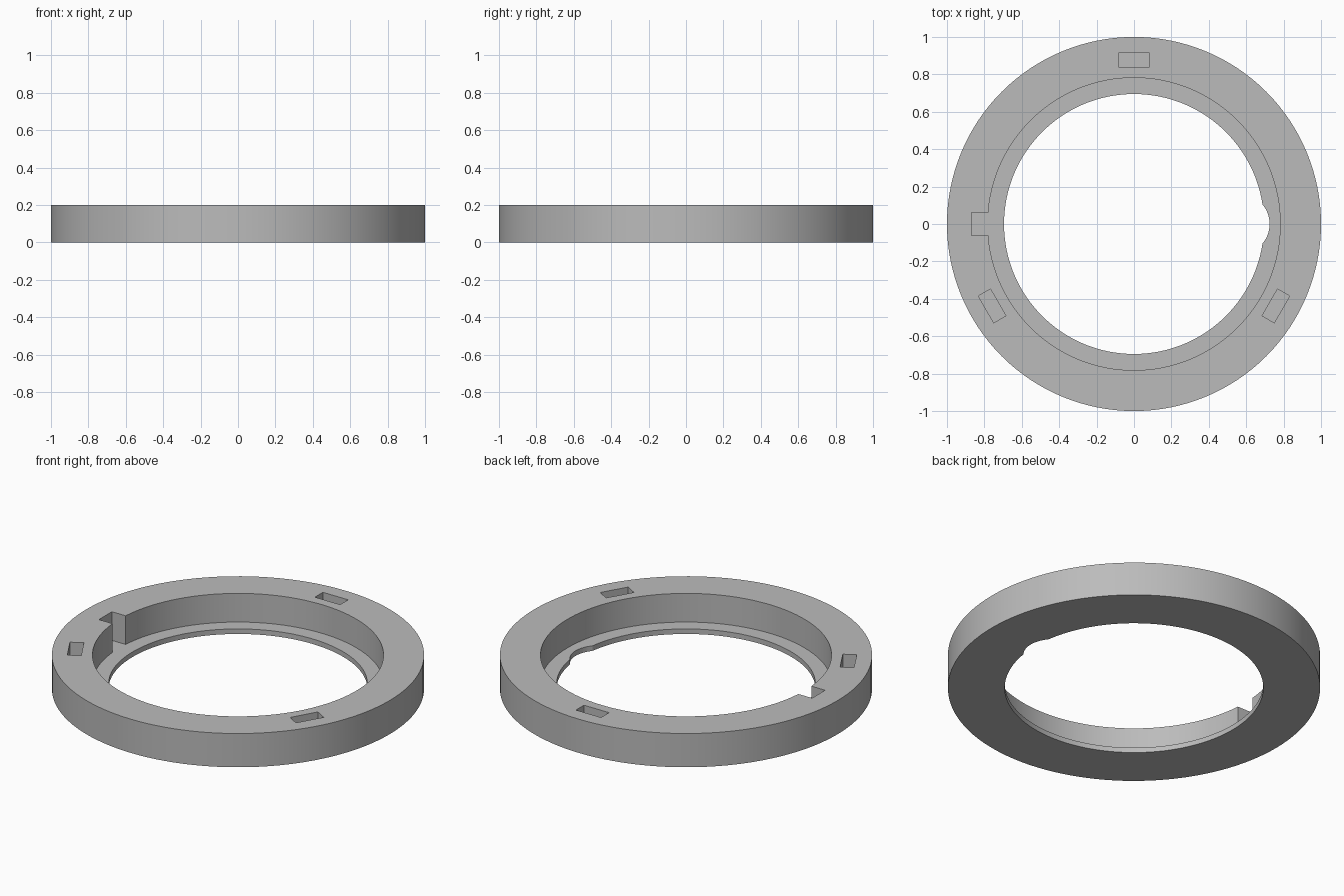
import bpy, bmesh, math
from mathutils import Matrix, Vector

cube = bpy.data.objects.get("Cube")
if cube:
    bpy.data.objects.remove(cube, do_unlink=True)

HEIGHT, LIP = 0.2, 0.03
SEGMENTS = 128

grey = bpy.data.materials.new("plain grey")
grey.use_nodes = True
colour = (0.5, 0.5, 0.5, 1)
grey.diffuse_color = colour
grey.node_tree.nodes["Principled BSDF"].inputs["Base Color"].default_value = colour


def make_object(name, bm):
    bmesh.ops.recalc_face_normals(bm, faces=bm.faces)
    mesh = bpy.data.meshes.new(name)
    bm.to_mesh(mesh)
    bm.free()
    mesh.materials.append(grey)
    obj = bpy.data.objects.new(name, mesh)
    bpy.context.collection.objects.link(obj)
    return obj


def lathe(name, profile):
    """Closed (radius, height) profile turned about z."""
    bm = bmesh.new()
    rings = []
    for i in range(SEGMENTS):
        a = math.tau * i / SEGMENTS
        rings.append([bm.verts.new((r * math.cos(a), r * math.sin(a), z)) for r, z in profile])
    n = len(profile)
    for i, ring in enumerate(rings):
        after = rings[(i + 1) % SEGMENTS]
        for j in range(n):
            k = (j + 1) % n
            bm.faces.new((ring[j], after[j], after[k], ring[k]))
    return make_object(name, bm)


def box_cutter(name, radius, size, angle, floor):
    """Box at a polar position, open above the ring; size is radial, tangential."""
    top = HEIGHT + 0.1
    bm = bmesh.new()
    place = (Matrix.Rotation(angle, 4, "Z")
             @ Matrix.Translation((radius, 0, (top + floor) / 2))
             @ Matrix.Diagonal((size[0], size[1], top - floor, 1)))
    bmesh.ops.create_cube(bm, size=1, matrix=place)
    return make_object(name, bm)


def cut(body, cutter):
    cutter.hide_render = True
    mod = body.modifiers.new(cutter.name, "BOOLEAN")
    mod.operation = "DIFFERENCE"
    mod.solver = "EXACT"
    mod.object = cutter
    bpy.ops.object.modifier_apply(modifier=mod.name)
    bpy.data.objects.remove(cutter, do_unlink=True)


# Ring with a thin inner lip along its base
ring = lathe("stepped_ring", [(1, 0), (1, HEIGHT), (0.782, HEIGHT),
                              (0.782, LIP), (0.695, LIP), (0.695, 0)])
bpy.context.view_layer.objects.active = ring
ring.select_set(True)

# Three rectangular pockets in the top
for i in range(3):
    angle = math.pi / 2 + i * math.tau / 3
    cut(ring, box_cutter("pocket_cutter", 0.876, (0.075, 0.165), angle, 0.1))

# Keyway on the right side, down to the lip
cut(ring, box_cutter("keyway_cutter", 0.81, (0.12, 0.122), math.pi, LIP))

# Shallow rounded relief in the lip on the left side
bm = bmesh.new()
bmesh.ops.create_cone(bm, cap_ends=True, segments=64, radius1=0.163, radius2=0.163,
                      depth=0.1, matrix=Matrix.Translation((0.562, 0, 0.02)))
cut(ring, make_object("relief_cutter", bm))

bpy.ops.object.shade_smooth_by_angle(angle=math.radians(30))
